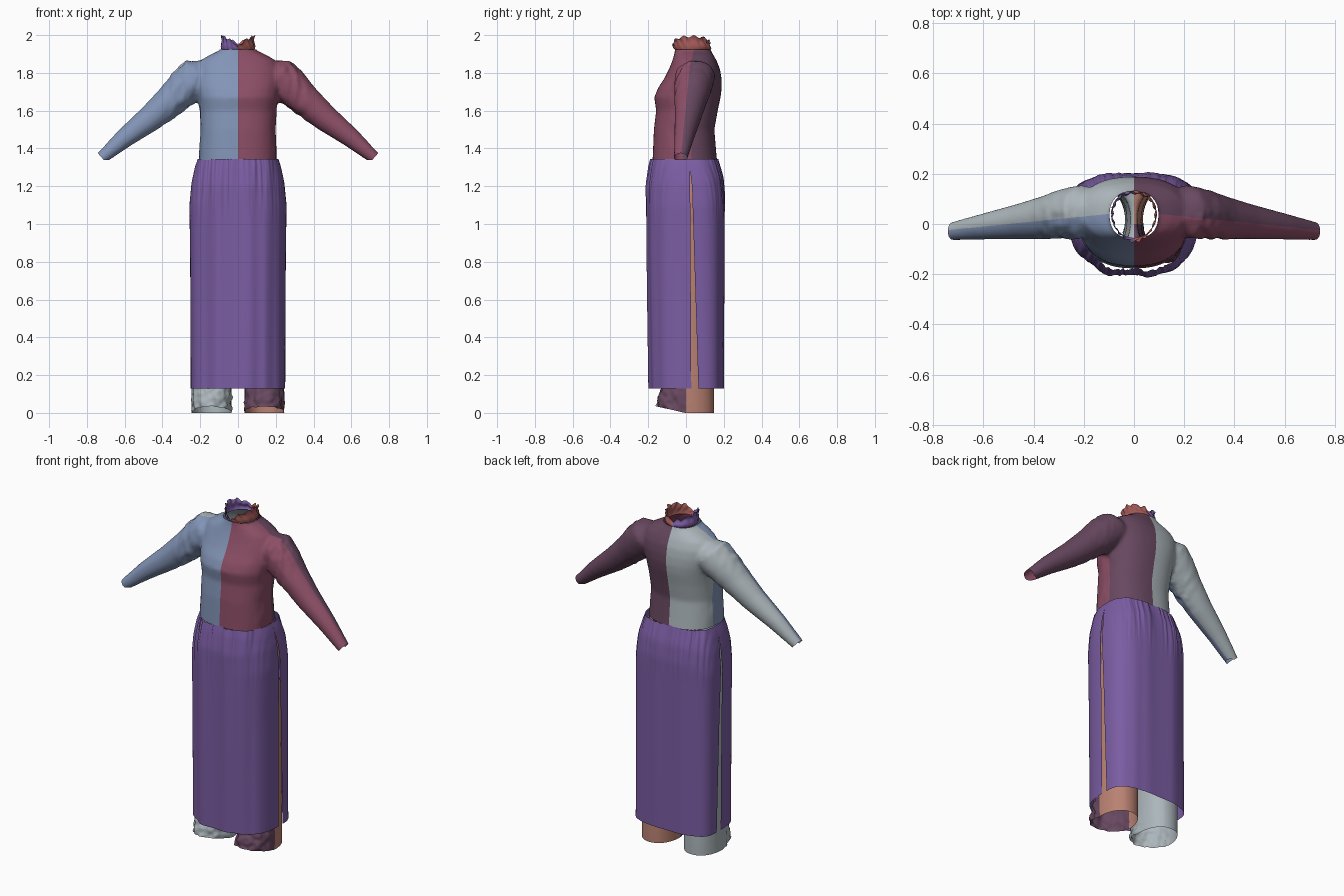
import bpy, bmesh, math
from mathutils import Vector, noise

if "Cube" in bpy.data.objects:
    bpy.data.objects.remove(bpy.data.objects["Cube"])


def srgb(r, g, b):
    return tuple((c / 255 / 12.92) if c < 10 else ((c / 255 + 0.055) / 1.055) ** 2.4 for c in (r, g, b)) + (1,)


def material(name, rgb):
    m = bpy.data.materials.new(name)
    m.diffuse_color = srgb(*rgb)
    m.use_nodes = True
    m.node_tree.nodes["Principled BSDF"].inputs["Base Color"].default_value = m.diffuse_color
    return m


BLUE = material("dusty blue", (130, 148, 182))
MAROON = material("maroon", (140, 78, 102))
GREY = material("pale grey", (172, 182, 187))
PLUM = material("plum", (104, 72, 96))
PURPLE = material("purple", (123, 93, 163))
SALMON = material("salmon", (186, 130, 114))
BRICK = material("brick", (160, 88, 86))


def sgnpow(v, p):
    return math.copysign(abs(v) ** p, v)


def ring(z, cx, hx, yf, yb, n=2.4, count=48):
    """Horizontal superellipse cross-section."""
    return [Vector((cx + hx * sgnpow(math.cos(a), 2 / n),
                    (yf + yb) / 2 + (yb - yf) / 2 * sgnpow(math.sin(a), 2 / n), z))
            for a in (i * math.tau / count for i in range(count))]


def loft(bm, rings, closed=True, caps=True):
    rows = [[bm.verts.new(p) for p in r] for r in rings]
    n = len(rows[0])
    for a, b in zip(rows, rows[1:]):
        for i in range(n if closed else n - 1):
            j = (i + 1) % n
            bm.faces.new((a[i], a[j], b[j], b[i]))
    if caps:
        bm.faces.new(rows[0][::-1])
        bm.faces.new(rows[-1])


def finish(name, bm, mats, rule=None):
    bmesh.ops.recalc_face_normals(bm, faces=bm.faces)
    me = bpy.data.meshes.new(name)
    for f in bm.faces:
        f.smooth = True
        if rule:
            f.material_index = rule(f.calc_center_median())
    bm.to_mesh(me)
    bm.free()
    for m in mats:
        me.materials.append(m)
    ob = bpy.data.objects.new(name, me)
    bpy.context.collection.objects.link(ob)
    return ob


def fuse(bm, voxel, smooth):
    """Blend overlapping closed lofts into one smooth skin."""
    bmesh.ops.recalc_face_normals(bm, faces=bm.faces)
    ob = finish("blend_helper", bm, [])
    r = ob.modifiers.new("remesh", 'REMESH')
    r.mode, r.voxel_size = 'VOXEL', voxel
    s = ob.modifiers.new("smooth", 'SMOOTH')
    s.iterations = smooth
    out = bmesh.new()
    out.from_object(ob, bpy.context.evaluated_depsgraph_get())
    bpy.data.objects.remove(ob)
    return out


def cut(bm, co, no, clear=False):
    bmesh.ops.bisect_plane(bm, geom=bm.verts[:] + bm.edges[:] + bm.faces[:], dist=1e-5,
                           plane_co=co, plane_no=no, clear_outer=clear)


def quarter(seam):
    """0 front right, 1 front left, 2 back right, 3 back left."""
    return lambda c: (1 if c.x > 0 else 0) + (2 if c.y > seam(c) else 0)


# Bodice with blended sleeves
bm = bmesh.new()
loft(bm, [ring(z, 0, hx, yf, yb) for z, hx, yf, yb in (
    (1.28, .207, -.18, .17), (1.38, .204, -.175, .16), (1.50, .198, -.17, .15),
    (1.60, .202, -.158, .168), (1.67, .212, -.168, .183), (1.72, .22, -.148, .189),
    (1.77, .225, -.115, .188), (1.82, .222, -.09, .18), (1.865, .2, -.072, .162),
    (1.895, .15, -.063, .145), (1.92, .095, -.058, .13), (1.98, .085, -.054, .125))])
for side in (-1, 1):
    axis = Vector((.75, 0, -.66))
    up = Vector((.66, 0, .75))
    loft(bm, [[Vector(((x + up.x * r * math.cos(a)) * side, y + ry * math.sin(a), z + up.z * r * math.cos(a)))
               for a in (i * math.tau / 32 for i in range(32))]
              for x, y, z, r, ry in ((.14, .05, 1.80, .085, .08), (.21, .05, 1.785, .105, .105),
                                     (.28, .04, 1.725, .1, .1), (.36, .025, 1.65, .084, .086),
                                     (.46, .01, 1.562, .071, .07), (.60, -.01, 1.455, .052, .052),
                                     (.72, -.028, 1.352, .033, .037), (.78, -.035, 1.30, .03, .035))])
bm = fuse(bm, .011, 4)
bm.normal_update()
for v in bm.verts:      # creases near the armpits
    w = max(0, 1 - abs(abs(v.co.x) - .29) / .13) * (1 if v.co.y < .05 else .3)
    if w > 0:
        p = Vector((v.co.x * 34, v.co.y * 22, v.co.z * 13))
        v.co += v.normal * noise.noise(p) * .012 * w
cut(bm, (0, 0, 1.34), (0, 0, -1), True)
cut(bm, (0, 0, 1.925), (0, 0, 1), True)
for side in (-1, 1):
    cut(bm, (.722 * side, 0, 1.352), (.75 * side, 0, -.66), True)
    cut(bm, (0, .05, 0), (.1 * side, 1, 0))
cut(bm, (0, 0, 0), (1, 0, 0))
finish("bodice", bm, [BLUE, MAROON, GREY, PLUM], quarter(lambda c: .05 - .1 * abs(c.x)))

# Crumpled stand collar, split into two halves
bm = bmesh.new()
rows = []
N = 96
for k in range(9):
    t = k / 8
    row = []
    for i in range(N):
        a = i * math.tau / N
        s, c = math.sin(a), math.cos(a)
        h = .01 + .058 * abs(c) ** .6 if s < 0 else .035 + .033 * abs(c)
        crumple = 1 + .05 * t * math.sin(a * 17 + t * 5) + .07 * math.sin(t * 6.3) * (.6 + .4 * s)
        row.append(Vector(((.087 + .012 * t * s) * c * crumple,
                           .036 + .091 * s * crumple - .008 * t * (1 - s),
                           1.921 + h * t + .006 * t * math.sin(a * 11))))
    rows.append(row)
top = max(p.z for r in rows for p in r)
for r in rows:
    for p in r:
        p.z = 1.921 + (p.z - 1.921) * .079 / (top - 1.921)
loft(bm, rows, caps=False)
cut(bm, (0, 0, 0), (1, 0, 0))
finish("collar", bm, [PURPLE, BRICK], lambda c: int(c.x > 0))

# Trousers: hips and two legs blended together
bm = bmesh.new()
loft(bm, [ring(z, 0, hx, yf, yb) for z, hx, yf, yb in (
    (.95, .225, -.11, .13), (1.05, .235, -.14, .165), (1.15, .232, -.15, .172),
    (1.25, .215, -.155, .16), (1.40, .195, -.155, .145))])
for side in (-1, 1):
    loft(bm, [ring(z, cx * side, hx, yf, yb, 2.2, 32) for z, cx, hx, yf, yb in (
        (-.06, .14, .106, -.158, .15), (.05, .14, .106, -.15, .15), (.14, .14, .105, -.125, .148),
        (.35, .138, .103, -.115, .146), (.65, .134, .106, -.12, .145), (.98, .122, .112, -.12, .15))])
bm = fuse(bm, .014, 3)
cut(bm, (0, 0, 0), (0, 0, -1), True)
cut(bm, (0, 0, 1.33), (0, 0, 1), True)
bm.normal_update()
for v in bm.verts:      # crumpled and lifted front hems
    w = max(0, min(1, (.2 - v.co.z) / .1)) * max(0, min(1, (.02 - v.co.y) / .06))
    if w > 0:
        v.co += v.normal * w * .016 * noise.noise(v.co * 32)
        v.co.z += w * max(0, -v.co.y) * .22 * max(0, 1 - v.co.z / .2)
cut(bm, (0, 0, 0), (1, 0, 0))
cut(bm, (0, 0, 0), (0, 1, 0))
finish("trousers", bm, [GREY, PLUM, GREY, SALMON], quarter(lambda c: 0))


# Skirt: front and back panels with gathered waist and open side slits
def interp(z, table):
    for (z0, v0), (z1, v1) in zip(table, table[1:]):
        if z <= z1:
            u = max(0, (z - z0) / (z1 - z0))
            return v0 + (v1 - v0) * u
    return table[-1][1]


WIDTH = [(.13, .25), (.8, .253), (1.1, .257), (1.22, .245), (1.3, .228), (1.345, .213)]


def skirt_panel(name, peak, edge, n, fold):
    bm = bmesh.new()
    rows, cols, steps = [], 160, 44
    for k in range(steps + 1):
        z = .13 + 1.215 * (k / steps) ** .75
        hx, e, pk = interp(z, WIDTH), interp(z, edge), interp(z, peak)
        g = max(0, (z - 1.0) / .345)
        row = []
        for i in range(cols + 1):
            a = math.pi * i / cols
            c, s = sgnpow(math.cos(a), 2 / n), abs(math.sin(a)) ** (2 / n)
            p = Vector((hx * c, e + (pk - e) * s, z))
            q = p.x * 1.0 + .1 * math.cos(a)
            f = (fold * noise.noise(Vector((q * 11, 3.1, z * .5)))
                 + .011 * g * noise.noise(Vector((q * 55, 7.7, z * 3)))) * min(1, s * 1.5)
            out = Vector((c * .5, math.copysign(s, pk), 0)).normalized()
            row.append(p + out * f)
        rows.append(row)
    loft(bm, rows, closed=False, caps=False)
    finish(name, bm, [PURPLE])


skirt_panel("skirt_front", [(.13, -.198), (.9, -.203), (1.2, -.205), (1.3, -.192), (1.345, -.182)],
            [(.13, .028), (1.2, .022), (1.345, .02)], 2.5, .014)
skirt_panel("skirt_back", [(.13, .2), (.9, .202), (1.15, .203), (1.25, .193), (1.345, .165)],
            [(.13, .066), (1.2, .032), (1.29, .021), (1.345, .02)], 3.0, .004)
